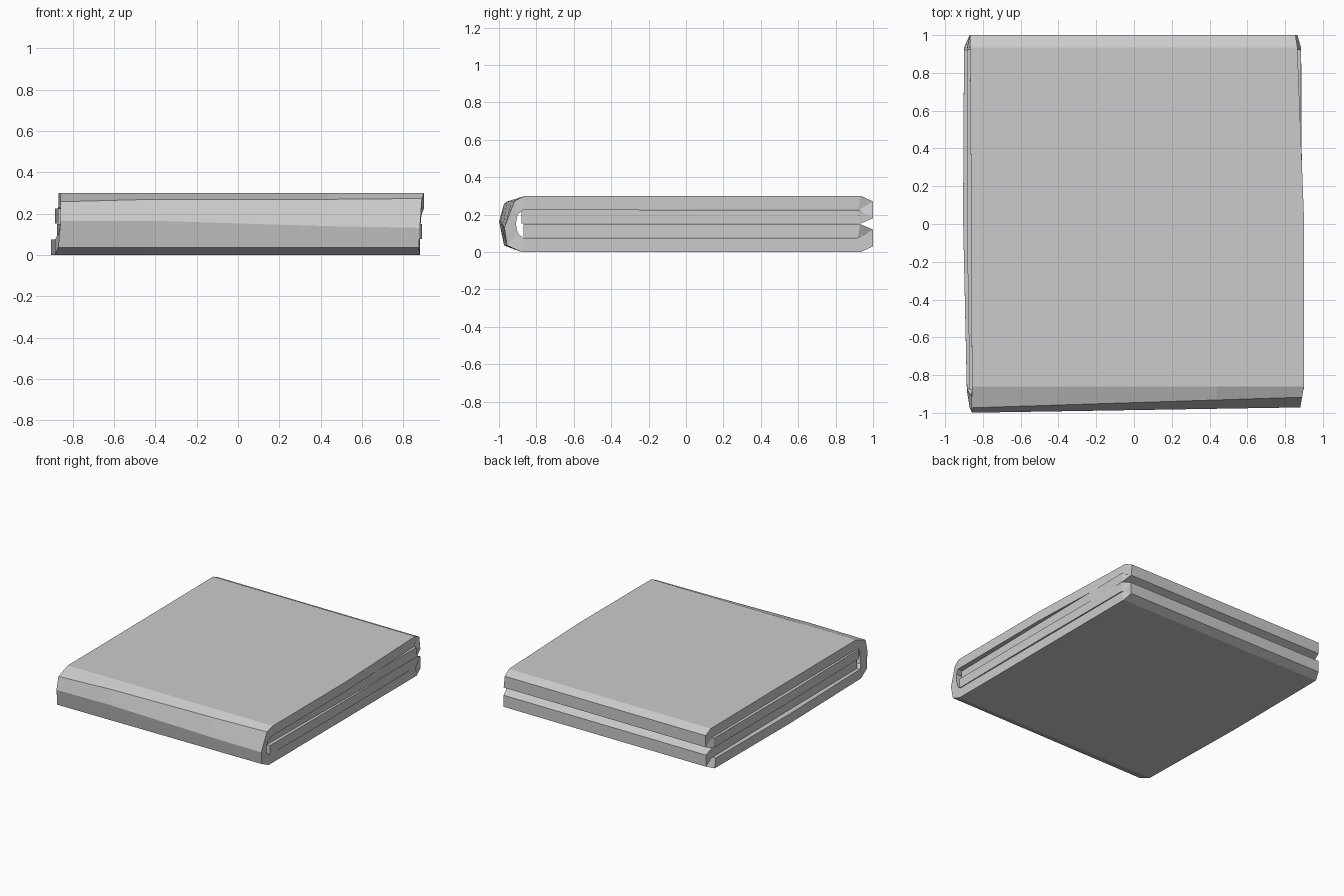
import bpy
import bmesh

cube = bpy.data.objects.get("Cube")
if cube:
    bpy.data.objects.remove(cube)

mat = bpy.data.materials.new("light_grey_cloth")
mat.use_nodes = True
mat.diffuse_color = (0.6, 0.6, 0.6, 1)
mat.node_tree.nodes["Principled BSDF"].inputs["Base Color"].default_value = (0.6, 0.6, 0.6, 1)

MID, LOW, HIGH, GAP = 0.15, 0.075, 0.225, 0.001

# Cross-section stations along the folded sheet:
# outer (y, z), inner (y, z), left edge -x, right edge +x
stations = [
    # third layer, from its hidden front edge to the back
    ((-0.88, MID + GAP), (-0.88, HIGH - GAP), -0.87, 0.86),
    ((0.03, MID + GAP), (0.03, HIGH - GAP), -0.885, 0.875),
    ((0.93, MID + GAP), (0.92, HIGH - GAP), -0.885, 0.885),
    # upper back fold
    ((1.0, 0.18), (0.925, HIGH), -0.87, 0.865),
    ((1.0, 0.27), (0.925, HIGH), -0.868, 0.855),
    # top layer
    ((0.935, 0.3), (0.92, HIGH + GAP), -0.868, 0.865),
    ((0.03, 0.3), (0.03, HIGH + GAP), -0.862, 0.9),
    ((-0.86, 0.3), (-0.87, HIGH), -0.858, 0.9),
    # front fold
    ((-0.945, 0.265), (-0.9, 0.2), -0.86, 0.89),
    ((-0.985, 0.147), (-0.91, MID), -0.858, 0.88),
    ((-0.965, 0.035), (-0.9, 0.1), -0.87, 0.875),
    # bottom layer
    ((-0.88, 0.0), (-0.87, LOW), -0.885, 0.88),
    ((0.03, 0.0), (0.03, LOW - GAP), -0.905, 0.88),
    ((0.935, 0.0), (0.92, LOW - GAP), -0.9, 0.88),
    # lower back fold
    ((1.0, 0.03), (0.925, LOW), -0.87, 0.865),
    ((1.0, 0.12), (0.925, LOW), -0.87, 0.865),
    # second layer, ending at its hidden front edge
    ((0.93, MID - GAP), (0.92, LOW + GAP), -0.875, 0.885),
    ((0.03, MID - GAP), (0.03, LOW + GAP), -0.865, 0.89),
    ((-0.87, MID - GAP), (-0.87, LOW + GAP), -0.86, 0.885),
]

# Slant of the soft front roll: station -> (y slant, z slant, bump)
slant = {8: (0.028, 0.008, 0.008), 9: (0.014, -0.016, 0.01), 10: (0.008, 0.0, 0.0)}
columns = (0, 0.26, 0.74, 1)

bm = bmesh.new()
rings = []
for i, (outer, inner, left, right) in enumerate(stations):
    dy, dz, bump = slant.get(i, (0, 0, 0))
    top, bottom = [], []
    for c, t in enumerate(columns):
        x = left + (right - left) * t
        s = 2 * t - 1
        top.append(bm.verts.new((x, outer[0] + dy * s, outer[1] + dz * s + bump * (c == 1))))
        bottom.append(bm.verts.new((x, inner[0], inner[1])))
    rings.append(top + bottom[::-1])

# Skin the thick sheet and close its two hems
for a, b in zip(rings, rings[1:]):
    for j in range(len(a)):
        k = (j + 1) % len(a)
        bm.faces.new((a[j], a[k], b[k], b[j]))
for ring in (rings[0], rings[-1]):
    n = len(ring)
    for j in range(n // 2 - 1):
        bm.faces.new((ring[j], ring[j + 1], ring[n - 2 - j], ring[n - 1 - j]))
bmesh.ops.recalc_face_normals(bm, faces=bm.faces)

mesh = bpy.data.meshes.new("folded_blanket")
bm.to_mesh(mesh)
bm.free()
mesh.materials.append(mat)
blanket = bpy.data.objects.new("folded_blanket", mesh)
bpy.context.collection.objects.link(blanket)
